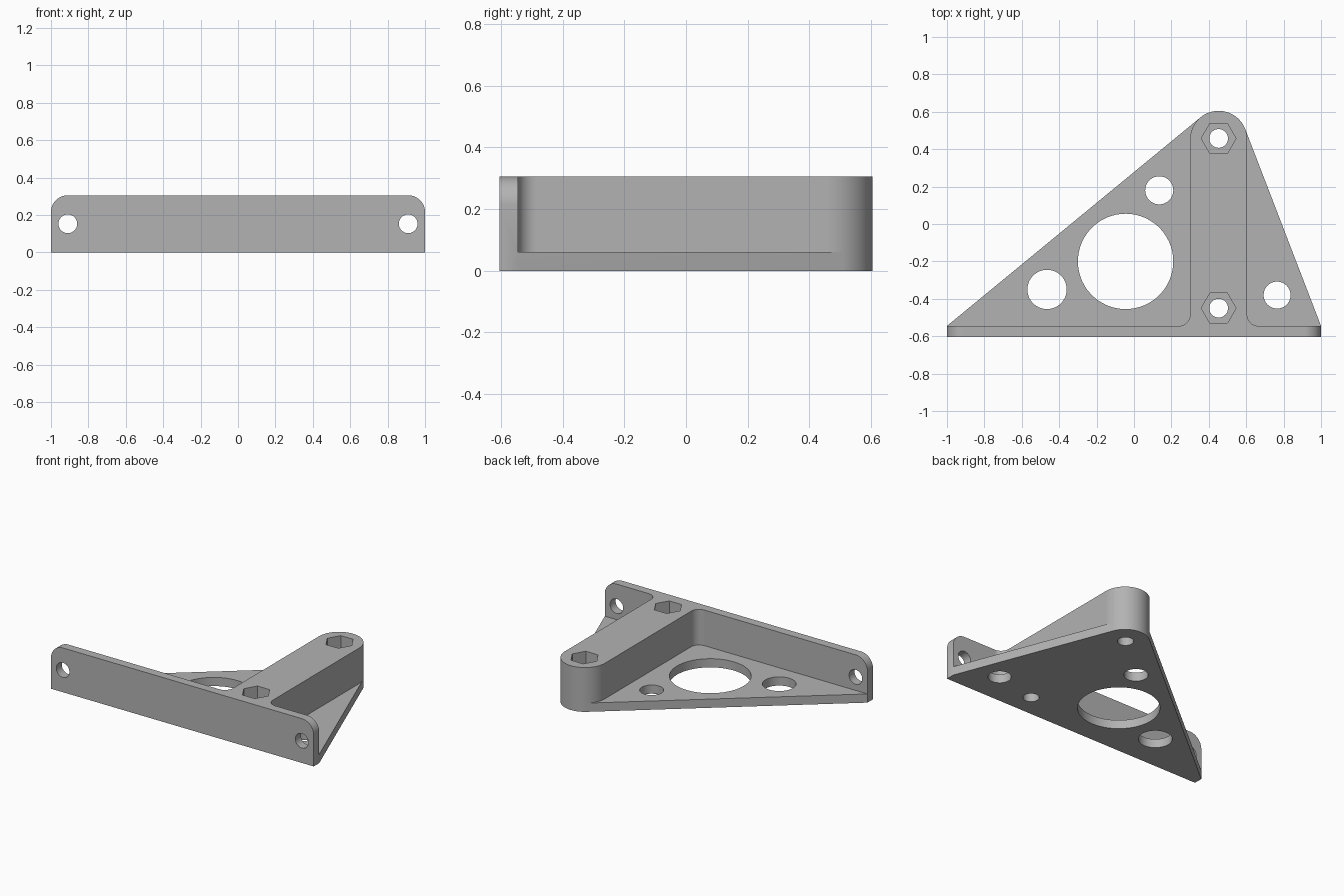
import bpy
import bmesh
from math import sin, cos, radians
from mathutils import Matrix

cube = bpy.data.objects.get("Cube")
if cube:
    bpy.data.objects.remove(cube, do_unlink=True)

# Key dimensions
HEIGHT, PLATE = 0.305, 0.06
FRONT, INNER = -0.605, -0.545
RIB_X, RIB_R = 0.4525, 0.1525
FILLET, CORNER = 0.06, 0.09


def arc(cx, cy, r, start, end, step=3):
    n = max(1, round(abs(end - start) / step))
    angles = [radians(start + (end - start) * i / n) for i in range(n + 1)]
    return [(cx + r * cos(a), cy + r * sin(a)) for a in angles]


def prism(name, points, low, high, upright=False):
    """Extrude an outline along z, or along y for an outline drawn in x and z."""
    bm = bmesh.new()
    if upright:
        base = [bm.verts.new((x, low, z)) for x, z in points]
        move = (0, high - low, 0)
    else:
        base = [bm.verts.new((x, y, low)) for x, y in points]
        move = (0, 0, high - low)
    face = bm.faces.new(base)
    new = bmesh.ops.extrude_face_region(bm, geom=[face], use_keep_orig=True)["geom"]
    bmesh.ops.translate(bm, vec=move, verts=[v for v in new if isinstance(v, bmesh.types.BMVert)])
    bmesh.ops.recalc_face_normals(bm, faces=bm.faces)
    mesh = bpy.data.meshes.new(name)
    bm.to_mesh(mesh)
    bm.free()
    ob = bpy.data.objects.new(name, mesh)
    bpy.context.collection.objects.link(ob)
    return ob


def combine(target, tool, operation):
    mod = target.modifiers.new(tool.name, "BOOLEAN")
    mod.object, mod.operation, mod.solver = tool, operation, "EXACT"
    bpy.context.view_layer.objects.active = target
    bpy.ops.object.modifier_apply(modifier=mod.name)
    bpy.data.objects.remove(tool, do_unlink=True)


# Triangular base plate with a rounded tip
outline = [(-1, FRONT), (1, FRONT), (1, INNER)]
outline += arc(RIB_X, RIB_R * 3 - 0.005, RIB_R, 21, 129) + [(-1, INNER)]
bracket = prism("bracket", outline, 0, PLATE)

# Front wall with rounded upper corners
outline = [(-1, 0), (1, 0)]
outline += arc(1 - CORNER, HEIGHT - CORNER, CORNER, 0, 90, 5)
outline += arc(CORNER - 1, HEIGHT - CORNER, CORNER, 90, 180, 5)
wall = prism("front_wall", outline, FRONT, INNER, upright=True)

# Cross rib with a round end, filleted into the wall
left, right = RIB_X - RIB_R, RIB_X + RIB_R
mid = (FRONT + INNER) / 2
outline = [(left - FILLET, mid), (right + FILLET, mid)]
outline += arc(right + FILLET, INNER + FILLET, FILLET, 270, 180, 9)
outline += arc(RIB_X, RIB_R * 3 - 0.005, RIB_R, 0, 180)
outline += arc(left - FILLET, INNER + FILLET, FILLET, 0, -90, 9)
rib = prism("rib", outline, 0, HEIGHT)

combine(bracket, wall, "UNION")
combine(bracket, rib, "UNION")

# Round openings through the plate and rib: x, y, radius
for x, y, r in [(-0.045, -0.2, 0.255), (-0.465, -0.35, 0.105), (0.135, 0.18, 0.075),
                (0.765, -0.38, 0.072), (RIB_X, 0.4575, 0.05), (RIB_X, -0.45, 0.05)]:
    combine(bracket, prism("hole", arc(x, y, r, 0, 360, 6)[:-1], -0.1, 0.5), "DIFFERENCE")

# Hexagonal nut pockets in the top of the rib
for y in (0.4575, -0.45):
    combine(bracket, prism("pocket", arc(RIB_X, y, 0.093, 0, 360, 60)[:-1], 0.15, 0.5), "DIFFERENCE")

# Mounting holes through the wall ends
for x in (-0.91, 0.91):
    hole = prism("wall_hole", arc(x, HEIGHT / 2, 0.05, 0, 360, 8)[:-1], -0.7, -0.5, upright=True)
    combine(bracket, hole, "DIFFERENCE")

# Single grey material
grey = bpy.data.materials.new("grey")
grey.use_nodes = True
colour = (0.45, 0.45, 0.45, 1)
grey.diffuse_color = colour
grey.node_tree.nodes["Principled BSDF"].inputs["Base Color"].default_value = colour
bracket.data.materials.clear()
bracket.data.materials.append(grey)
for poly in bracket.data.polygons:
    poly.material_index = 0

# Smooth curves, crisp edges
bpy.ops.object.select_all(action="DESELECT")
bracket.select_set(True)
bpy.context.view_layer.objects.active = bracket
bpy.ops.object.shade_smooth_by_angle(angle=radians(30))
weighted = bracket.modifiers.new("flat_faces", "WEIGHTED_NORMAL")
weighted.keep_sharp = True
